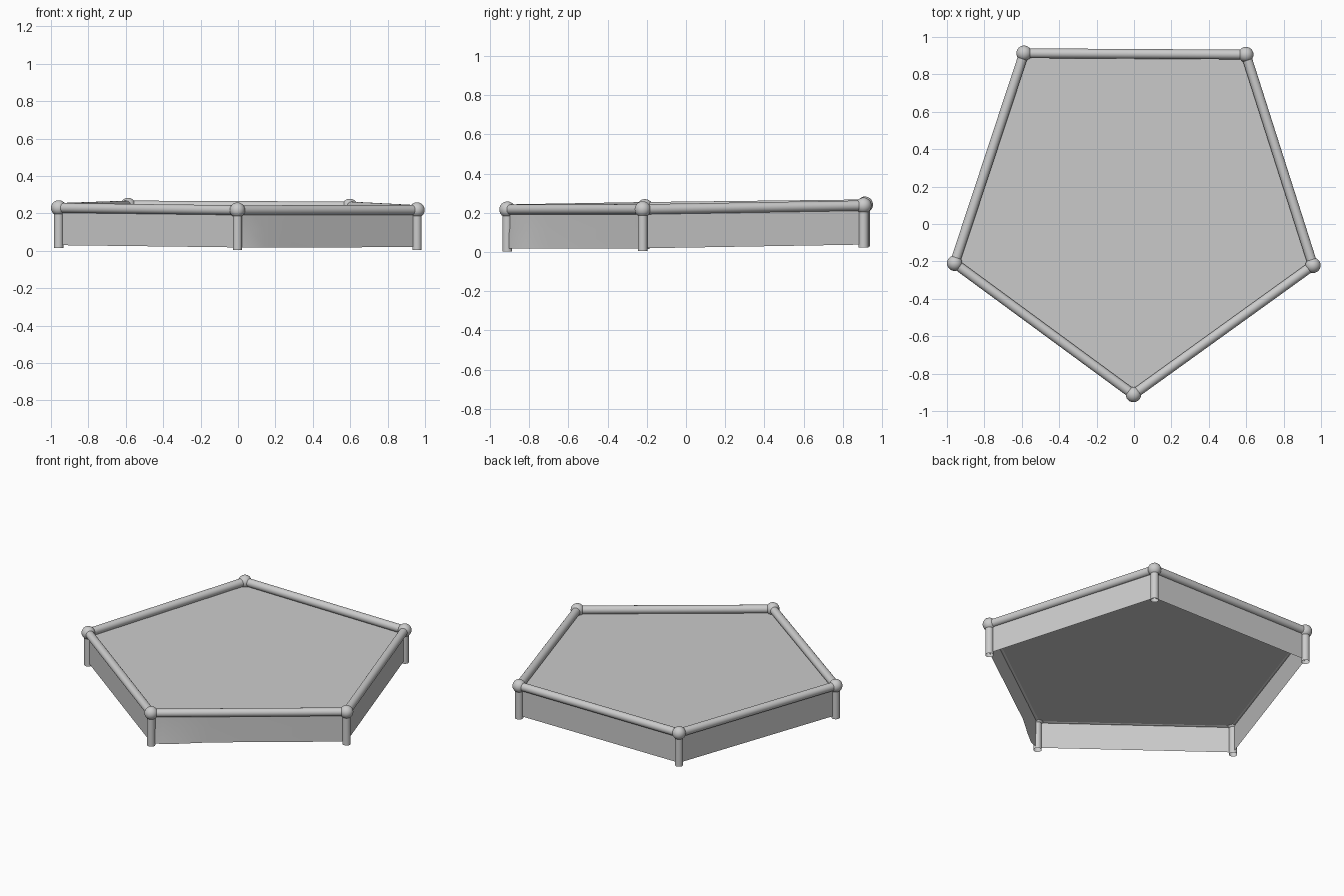
import bpy, bmesh
from mathutils import Vector

if "Cube" in bpy.data.objects:
    bpy.data.objects.remove(bpy.data.objects["Cube"])

# Joint centres, counter-clockwise from the front (the whole frame leans slightly)
joints = [Vector(p) for p in (
    (-0.003, -0.912, 0.217), (0.957, -0.221, 0.218), (0.598, 0.906, 0.237),
    (-0.588, 0.913, 0.242), (-0.959, -0.21, 0.229))]
POST_DROP, WALL_DROP, SHEET_DROP = 0.214, 0.199, 0.022


def smooth(obj):
    bpy.ops.object.select_all(action='DESELECT')
    obj.select_set(True)
    bpy.context.view_layer.objects.active = obj
    bpy.ops.object.shade_smooth_by_angle()


def rod(name, a, b, radius):
    # Open tube between two points
    d = b - a
    bpy.ops.mesh.primitive_cylinder_add(
        vertices=24, radius=radius, depth=d.length, location=(a + b) / 2,
        rotation=d.to_track_quat('Z', 'Y').to_euler(), end_fill_type='NOTHING')
    obj = bpy.context.object
    obj.name = name
    smooth(obj)


def surface(name, verts, faces):
    mesh = bpy.data.meshes.new(name)
    mesh.from_pydata(verts, [], faces)
    obj = bpy.data.objects.new(name, mesh)
    bpy.context.collection.objects.link(obj)
    return obj


down = Vector((0, 0, -1))
for i, a in enumerate(joints):
    b = joints[(i + 1) % 5]
    # Ball joint, post and top rail
    bpy.ops.mesh.primitive_uv_sphere_add(segments=24, ring_count=16, radius=0.041, location=a)
    bpy.context.object.name = f"joint_{i + 1}"
    smooth(bpy.context.object)
    rod(f"post_{i + 1}", a, a + down * POST_DROP, 0.025)
    rod(f"rail_{i + 1}", a, b, 0.026)

    # Thin side wall; the front right one flares a little at its foot near the front post
    out = (b - a).cross(Vector((0, 0, 1))).normalized()
    steps = [(0, 0), (0.06, 0.022), (0.15, 0.016), (0.3, 0), (1, 0)] if i == 0 else [(0, 0), (1, 0)]
    verts = []
    for t, flare in steps:
        p = a.lerp(b, t)
        verts += [p, p + down * WALL_DROP * 0.5 + out * flare * 0.3,
                  p + down * WALL_DROP + out * flare]
    faces = [(3 * k + r, 3 * k + r + 1, 3 * k + r + 4, 3 * k + r + 3)
             for k in range(len(steps) - 1) for r in (0, 1)]
    smooth(surface(f"wall_{i + 1}", verts, faces))

# Flat sheet hung between the rails, open underneath
surface("top_sheet", [p + down * SHEET_DROP for p in joints], [tuple(range(5))])
